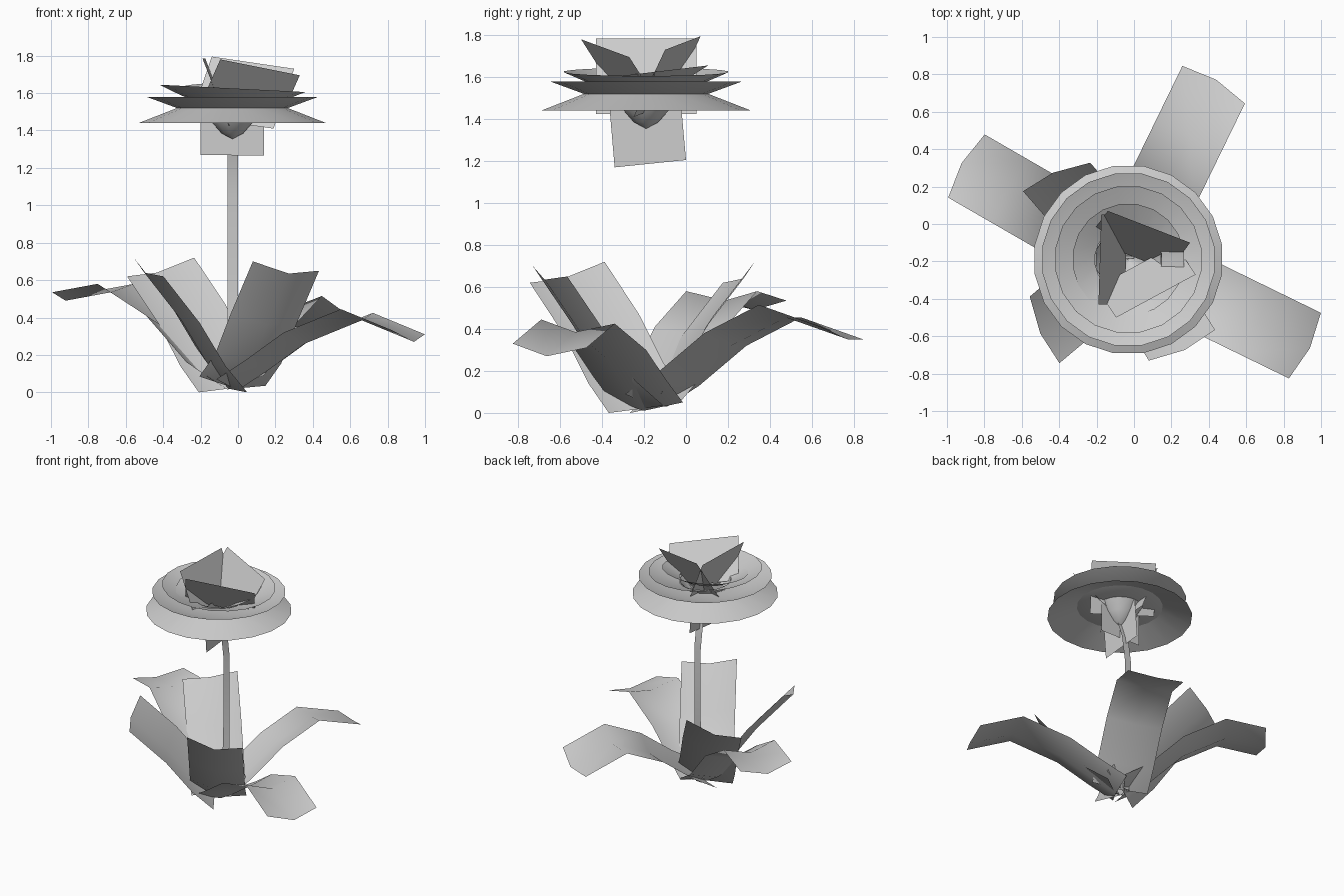
import bpy, math
from mathutils import Vector

cube = bpy.data.objects.get("Cube")
if cube:
    bpy.data.objects.remove(cube)

grey = bpy.data.materials.new("plain grey")
grey.use_nodes = True
grey.diffuse_color = (0.61, 0.61, 0.61, 1)
grey.node_tree.nodes["Principled BSDF"].inputs["Base Color"].default_value = (0.61, 0.61, 0.61, 1)

AXIS = Vector((-0.03, -0.19, 0))


def sheet(name, rows, closed=False):
    """Thin surface through rows of points; closed joins each row into a ring."""
    n = len(rows[0])
    verts = [p for row in rows for p in row]
    faces = []
    for i in range(len(rows) - 1):
        for j in range(n if closed else n - 1):
            k = (j + 1) % n
            faces.append((i * n + j, i * n + k, (i + 1) * n + k, (i + 1) * n + j))
    mesh = bpy.data.meshes.new(name)
    mesh.from_pydata(verts, [], faces)
    mesh.materials.append(grey)
    mesh.shade_smooth()
    mesh.update()
    obj = bpy.data.objects.new(name, mesh)
    bpy.context.collection.objects.link(obj)
    return obj


def leaf(name, degrees, path, tilt, cup, skew=0, width=0.39):
    """Strip along a (radius, height) path, hollow in the middle; skew turns its cross edges."""
    a = math.radians(degrees)
    b = math.radians(degrees + skew + 90)
    out = Vector((math.cos(a), math.sin(a), 0))
    left = Vector((math.cos(b), math.sin(b), 0))
    rows = []
    for r, z in path:
        row = []
        for s in (-1, 0, 1):
            hollow = 1 - s * s
            p = AXIS + out * (r + 0.03 * hollow) + left * (s * width / 2)
            p.z = z + s * tilt / 2 - cup * hollow
            row.append(p)
        rows.append(row)
    return sheet(name, rows)


def ring(name, profile, sides=20, lean=(0, 0)):
    """Lathe a (radius, height) profile around the flower axis, with a slight lean."""
    rows = []
    for r, z in profile:
        row = []
        for j in range(sides):
            a = math.tau * (j + 0.5) / sides
            x, y = r * math.cos(a), r * math.sin(a)
            row.append(AXIS + Vector((x, y, z + x * lean[0] + y * lean[1])))
        rows.append(row)
    return sheet(name, rows, closed=True)


# Long drooping leaves
leaf("long_leaf_back", 64, [(0, .06), (.17, .16), (.42, .35), (.71, .485), (1.04, .38)], -.06, .03, -5)
leaf("long_leaf_right", 150, [(0, .06), (.17, .16), (.42, .41), (.72, .58), (1.0, .535)], 0, .045)
leaf("long_leaf_left", -26, [(0, .06), (.17, .16), (.40, .31), (.74, .435), (1.05, .32)], -.02, .05)

# Short upright leaves
upright = [(0, .05), (.15, .19), (.33, .42), (.585, .67)]
leaf("short_leaf_back", 131, upright, -.1, .03, -18)
leaf("short_leaf_right", 220, upright, -.1, .03, -16)
leaf("short_leaf_front", -58, [(0, .06), (.16, .18), (.32, .4), (.54, .675)], -.05, .04, -7)

# Flat ribbon stem, bending under the bloom
bend = [(-.12, .02), (-.1, .5), (-.1, 1.05), (-.13, 1.25), (-.185, 1.4)]
sheet("stem", [[(-.055, y, z), (0, y, z)] for y, z in bend])

# Petal rings and the cup beneath them
ring("lower_petal_ring", [(.30, 1.52), (.507, 1.44)])
ring("middle_petal_ring", [(.16, 1.51), (.30, 1.52), (.465, 1.58)])
ring("upper_petal_ring", [(.18, 1.54), (.28, 1.575), (.395, 1.625)], lean=(-.05, 0))
ring("inner_petal_ring", [(.18, 1.56), (.30, 1.62)], lean=(0, .12))
ring("flower_cup", [(.002, 1.355), (.06, 1.385), (.11, 1.44), (.15, 1.5), (.18, 1.54)], 12)

# Crossed sepals hanging under the bloom
sheet("sepal_across", [[(-.2, -.185, 1.27), (.14, -.185, 1.265)],
                       [(-.2, -.185, 1.54), (.14, -.185, 1.54)]])
sheet("sepal_along", [[(-.03, -.34, 1.17), (-.03, 0, 1.205)],
                      [(-.03, -.37, 1.52), (-.03, -.03, 1.54)]])


# Upright centre petals
def petal(name, top_a, top_b, drop):
    a, b, d = Vector(top_a), Vector(top_b), Vector(drop)
    return sheet(name, [[a, b], [a + d, b + d]])


petal("centre_petal_back", (-.14, .07, 1.795), (.3, -.1, 1.73), (-.11, -.15, -.32))
petal("centre_petal_front", (-.095, -.5, 1.78), (.33, -.27, 1.695), (-.11, .16, -.25))
petal("centre_petal_right", (-.19, -.43, 1.785), (-.175, .05, 1.785), (.14, 0, -.36))
